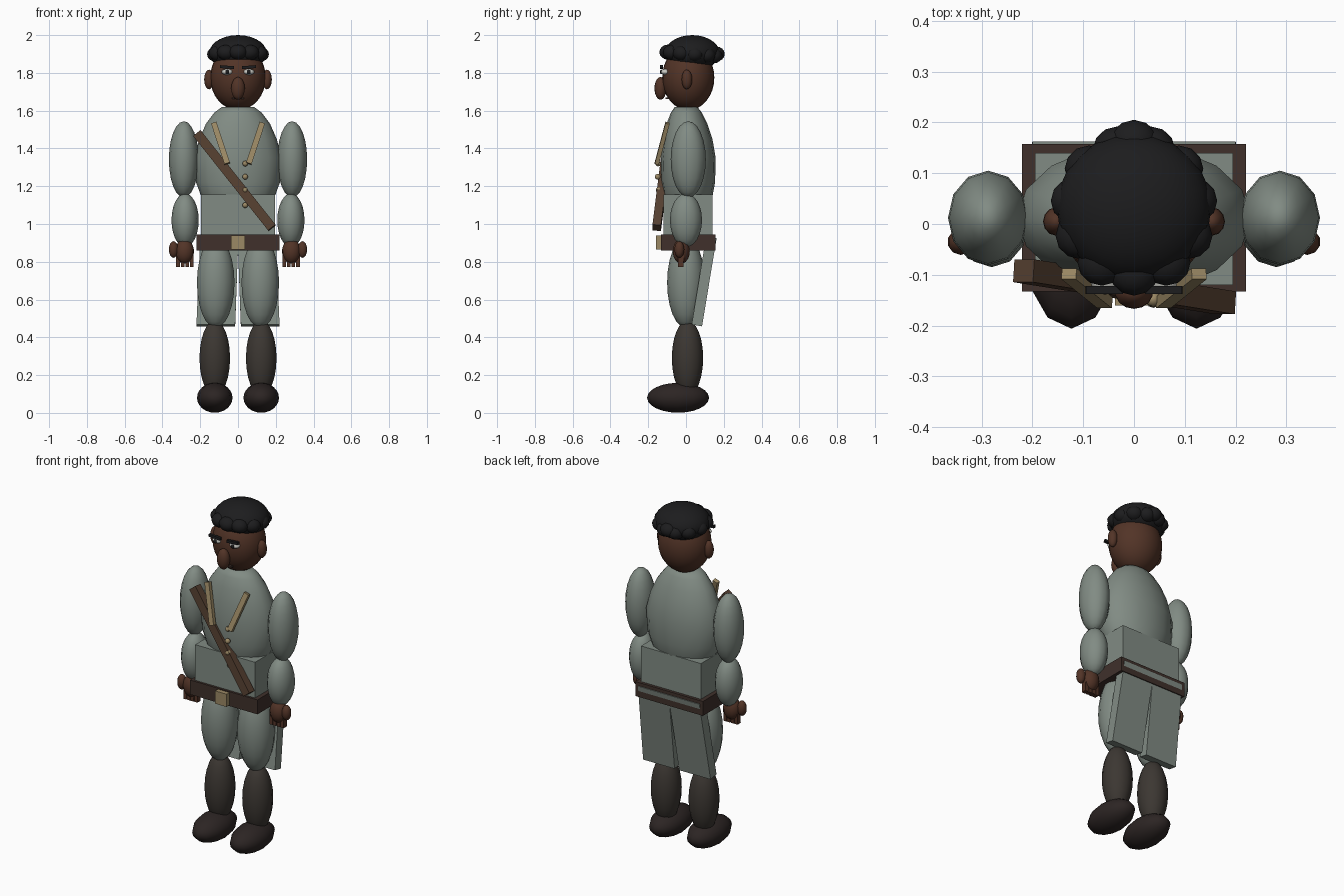
import bpy, bmesh
from math import sin, cos, pi, radians
from mathutils import Vector, Matrix

if "Cube" in bpy.data.objects:
    bpy.data.objects.remove(bpy.data.objects["Cube"])


def material(name, r, g, b):
    m = bpy.data.materials.new(name)
    m.diffuse_color = (r, g, b, 1)
    m.use_nodes = True
    m.node_tree.nodes["Principled BSDF"].inputs["Base Color"].default_value = m.diffuse_color
    return m


CLOTH = material("grey_cloth", 0.22, 0.26, 0.23)
SKIN = material("skin", 0.085, 0.034, 0.02)
HAIR = material("hair", 0.012, 0.012, 0.013)
LEATHER = material("belt_leather", 0.05, 0.03, 0.024)
STRAP = material("strap_leather", 0.09, 0.05, 0.03)
GAITER = material("gaiter", 0.045, 0.038, 0.032)
SHOE = material("shoe", 0.025, 0.018, 0.017)
TAN = material("tan_trim", 0.33, 0.25, 0.13)
WHITE = material("eye_white", 0.6, 0.6, 0.56)


def finish(name, bm, mat, smooth):
    bmesh.ops.recalc_face_normals(bm, faces=bm.faces[:])
    for f in bm.faces:
        f.smooth = smooth
    me = bpy.data.meshes.new(name)
    bm.to_mesh(me)
    bm.free()
    me.materials.append(mat)
    ob = bpy.data.objects.new(name, me)
    bpy.context.collection.objects.link(ob)
    return ob


def ball(name, c, r, mat, seg=14, rings=12):
    bm = bmesh.new()
    bmesh.ops.create_uvsphere(bm, u_segments=seg, v_segments=rings, radius=1,
                              matrix=Matrix.Translation(c) @ Matrix.Diagonal((*r, 1)))
    return finish(name, bm, mat, True)


def box(name, lo, hi, mat):
    lo, hi = Vector(lo), Vector(hi)
    bm = bmesh.new()
    bmesh.ops.create_cube(bm, size=1, matrix=Matrix.Translation((lo + hi) / 2)
                          @ Matrix.Diagonal((*(hi - lo), 1)))
    return finish(name, bm, mat, False)


def bar(name, a, b, width, depth, mat):
    # rectangular bar from a to b, its depth facing y
    a, b = Vector(a), Vector(b)
    d = (b - a).normalized()
    side = d.cross(Vector((0, 1, 0))).normalized()
    face = d.cross(side)
    rot = Matrix((side, face, d)).transposed().to_4x4()
    bm = bmesh.new()
    bmesh.ops.create_cube(bm, size=1, matrix=Matrix.Translation((a + b) / 2) @ rot
                          @ Matrix.Diagonal((width, depth, (b - a).length, 1)))
    return finish(name, bm, mat, False)


def loft(name, rings, mat, n, smooth=True):
    # stacked elliptical rings: (z, rx, ry, centre y)
    bm = bmesh.new()
    rows = [[bm.verts.new((rx * cos(2 * pi * i / n), cy + ry * sin(2 * pi * i / n), z))
             for i in range(n)] for z, rx, ry, cy in rings]
    for p, q in zip(rows, rows[1:]):
        for i in range(n):
            j = (i + 1) % n
            bm.faces.new((p[i], p[j], q[j], q[i]))
    bm.faces.new(rows[0])
    bm.faces.new(rows[-1])
    return finish(name, bm, mat, smooth)


# Torso and jacket
loft("torso", [(1.05, 0.12, 0.09, 0.01), (1.12, 0.185, 0.125, 0.01), (1.22, 0.222, 0.142, 0.012),
               (1.35, 0.23, 0.145, 0.012), (1.45, 0.205, 0.13, 0.01), (1.53, 0.17, 0.108, 0.005),
               (1.59, 0.125, 0.082, 0.002), (1.62, 0.085, 0.06, 0)], CLOTH, 16)
box("jacket_skirt", (-0.195, -0.12, 0.93), (0.195, 0.14, 1.155), CLOTH)

# Belt, buckle, cross strap, buttons
box("belt", (-0.22, -0.133, 0.86), (0.22, 0.157, 0.945), LEATHER)
box("buckle", (-0.037, -0.16, 0.865), (0.037, -0.12, 0.94), TAN)
bar("cross_strap", (-0.217, -0.092, 1.48), (0.18, -0.155, 0.98), 0.05, 0.045, STRAP)
for z, y in ((1.32, -0.148), (1.25, -0.15), (1.18, -0.145), (1.1, -0.13)):
    ball("button", (0.038, y, z), (0.015, 0.015, 0.015), TAN, 10, 8)

# Head
ball("head", (0, 0.012, 1.775), (0.147, 0.138, 0.172), SKIN, 24, 16)
ball("nose", (0, -0.135, 1.718), (0.037, 0.032, 0.06), SKIN)
box("mouth", (-0.032, -0.108, 1.661), (0.032, -0.09, 1.671), LEATHER)

# Hair cap with a ring of curls
ball("hair_cap", (0, 0.033, 1.905), (0.152, 0.145, 0.095), HAIR, 24, 14)
for i in range(11):
    a = -pi / 2 + 2 * pi * i / 11
    ball("hair_curl", (0.117 * cos(a), 0.028 + 0.123 * sin(a), 1.9 - 0.01 * sin(a)),
         (0.048, 0.046, 0.04), HAIR, 12, 8)
ball("back_curl", (0, 0.16, 1.9), (0.048, 0.045, 0.04), HAIR, 12, 8)

for s, side in ((-1, "right"), (1, "left")):
    # Face details
    ball(side + "_ear", (s * 0.153, 0.005, 1.765), (0.026, 0.028, 0.052), SKIN, 12, 10)
    ball(side + "_eye", (s * 0.057, -0.11, 1.805), (0.03, 0.024, 0.016), WHITE, 12, 8)
    ball(side + "_pupil", (s * 0.057, -0.131, 1.805), (0.011, 0.008, 0.012), HAIR, 10, 8)
    bar(side + "_brow", (s * 0.022, -0.13, 1.828), (s * 0.095, -0.13, 1.833), 0.015, 0.016, HAIR)
    # Lapel trim
    bar(side + "_lapel", (s * 0.128, -0.098, 1.535), (s * 0.057, -0.155, 1.32), 0.03, 0.022, TAN)
    # Arm
    ball(side + "_upper_arm", (s * 0.287, 0.012, 1.342), (0.079, 0.093, 0.202), CLOTH, 12)
    ball(side + "_forearm", (s * 0.28, 0.0, 1.02), (0.072, 0.085, 0.142), CLOTH, 12)
    # Hand with thumb and fingers
    ball(side + "_hand", (s * 0.283, -0.025, 0.855), (0.05, 0.045, 0.065), SKIN, 12)
    ball(side + "_thumb", (s * 0.341, -0.035, 0.865), (0.026, 0.026, 0.044), SKIN, 10, 8)
    for k in range(4):
        x = s * (0.245 + 0.024 * k)
        bar(side + "_finger", (x, -0.025, 0.86), (x, -0.028, 0.772), 0.02, 0.03, SKIN)
    # Leg and shoe
    ball(side + "_thigh", (s * 0.118, 0.0, 0.69), (0.102, 0.1, 0.24), CLOTH, 14)
    ball(side + "_shin", (s * 0.123, 0.008, 0.29), (0.083, 0.083, 0.2), GAITER, 14)
    ball(side + "_shoe", (s * 0.123, -0.042, 0.08), (0.094, 0.164, 0.079), SHOE, 12)
    # Coat tail: slanted panel behind the leg
    bm = bmesh.new()
    bmesh.ops.create_cube(bm, size=1)
    for v in bm.verts:
        top, out, back = v.co.z > 0, v.co.x > 0, v.co.y > 0
        v.co = (s * ((0.2 if out else -0.002) if top else (0.22 if out else 0.015)),
                (0.162 if back else 0.105) if top else (0.085 if back else 0.03),
                0.925 if top else (0.458 if back else 0.468))
    finish(side + "_coat_tail", bm, CLOTH, False)
